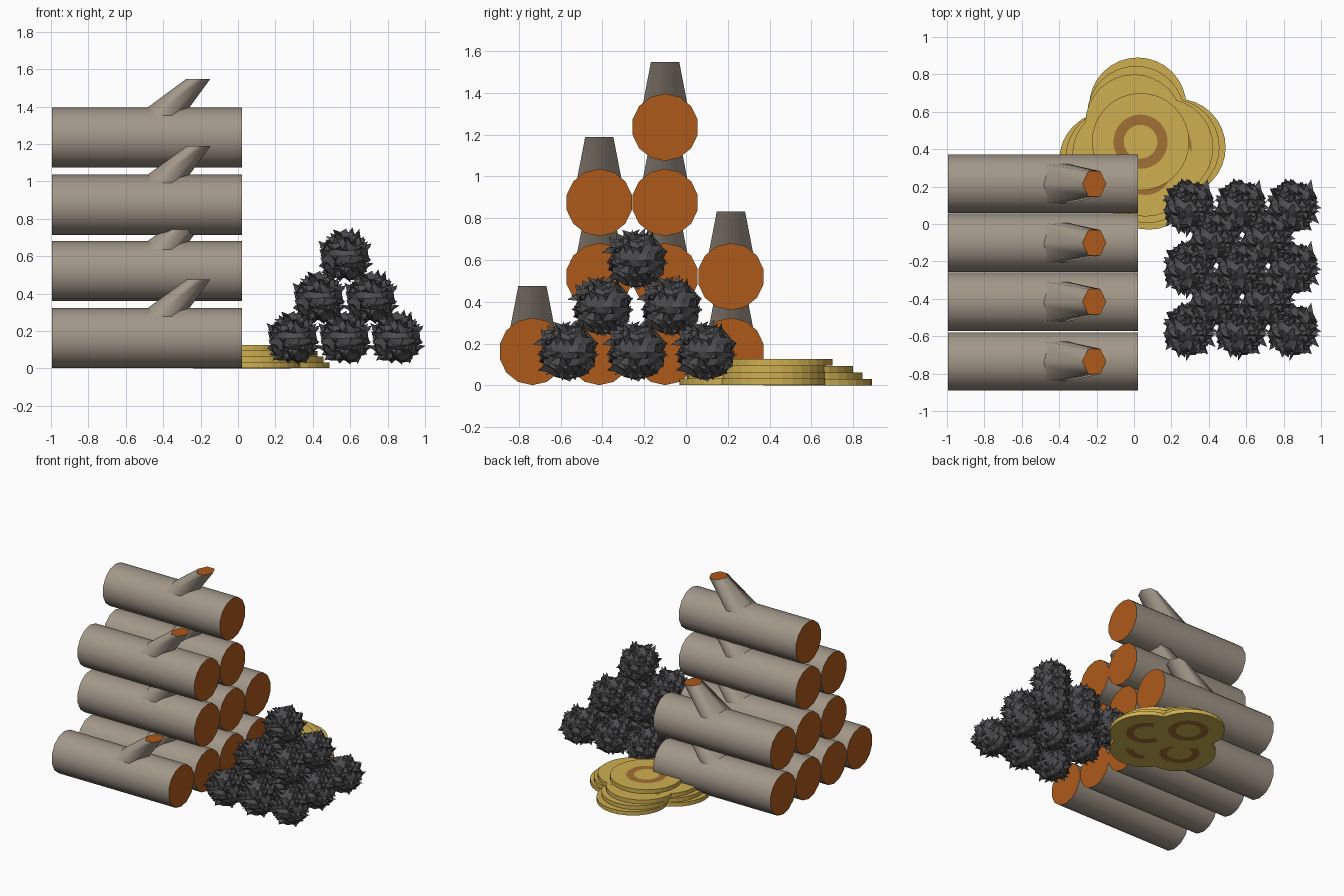
import bpy, bmesh, math, random
from mathutils import Vector

if "Cube" in bpy.data.objects:
    bpy.data.objects.remove(bpy.data.objects["Cube"])

random.seed(4)


def material(name, rgb):
    m = bpy.data.materials.new(name)
    m.diffuse_color = (*rgb, 1)
    m.use_nodes = True
    m.node_tree.nodes["Principled BSDF"].inputs["Base Color"].default_value = m.diffuse_color
    return m


BARK = material("grey bark", (0.36, 0.31, 0.25))
WOOD = material("orange wood", (0.42, 0.10, 0.01))
COAL = material("dark coal", (0.075, 0.075, 0.08))
GOLD = material("gold", (0.62, 0.43, 0.08))
MARK = material("bronze", (0.36, 0.16, 0.035))


def loft(bm, rings, cap_ends=True):
    """Skin a list of point rings; returns the side faces and the caps."""
    vs = [[bm.verts.new(p) for p in r] for r in rings]
    n = len(vs[0])
    sides = [[bm.faces.new((a[i], a[(i + 1) % n], b[(i + 1) % n], b[i])) for i in range(n)]
             for a, b in zip(vs, vs[1:])]
    caps = [bm.faces.new(vs[0][::-1]), bm.faces.new(vs[-1])] if cap_ends else []
    return sides, caps


def ellipse(n, fn, phase=0.0):
    return [fn(math.cos(2 * math.pi * i / n + phase), math.sin(2 * math.pi * i / n + phase))
            for i in range(n)]


def finish(bm, name, mats):
    bmesh.ops.recalc_face_normals(bm, faces=bm.faces)
    mesh = bpy.data.meshes.new(name)
    bm.to_mesh(mesh)
    bm.free()
    for m in mats:
        mesh.materials.append(m)
    return mesh


def place(mesh, name, loc):
    ob = bpy.data.objects.new(name, mesh)
    ob.location = loc
    bpy.context.collection.objects.link(ob)
    return ob


# Log: round trunk along x with a slanted, cut-off branch stub
def log_mesh():
    bm = bmesh.new()
    side_faces, caps = loft(bm, [ellipse(14, lambda c, s, x=x: (x, 0.16 * c, 0.161 * s), math.pi / 14)
                                 for x in (-0.995, 0.022)])
    stub, stub_caps = loft(bm, [
        ellipse(6, lambda c, s: (-0.455 + 0.137 * c, 0.13 * s, 0.08)),
        ellipse(6, lambda c, s: (-0.212 + 0.064 * c, 0.078 * s, 0.313))])
    for f in side_faces[0] + stub[0]:
        f.smooth = True
    for f in caps + stub_caps:
        f.material_index = 1
    return finish(bm, "log", [BARK, WOOD])


# Coin: flat disc with an inset bronze ring on both faces
def coin_mesh():
    bm = bmesh.new()
    prof = [(0.09, 0), (0.145, 0), (0.26, 0), (0.26, 0.031), (0.145, 0.031), (0.09, 0.031)]
    sides, _ = loft(bm, [ellipse(32, lambda c, s, r=r, z=z: (r * c, r * s, z)) for r, z in prof])
    for f in sides[0] + sides[4]:
        f.material_index = 1
    return finish(bm, "coin", [GOLD, MARK])


# Coal lump: faceted ball whose faces are poked into slanted shards
def coal_mesh():
    bm = bmesh.new()
    bmesh.ops.create_icosphere(bm, subdivisions=3, radius=0.125)
    for v in bm.verts:
        v.co *= random.uniform(0.9, 1.08)
    faces = random.sample(list(bm.faces), 150)
    for f in faces:
        normal = f.normal.copy()
        swirl = Vector((random.uniform(-1, 1), random.uniform(-1, 1), random.uniform(-0.4, 1)))
        tip = bmesh.ops.poke(bm, faces=[f])["verts"][0]
        tip.co += normal * random.uniform(0.008, 0.032) + swirl * 0.022
    for v in bm.verts:
        v.co.y *= 1.06
        v.co.z = max(v.co.z, -0.155)
    return finish(bm, "coal", [COAL])


# Stacked logs, four rows: height and the y positions in each row
log = log_mesh()
rows = [(0.162, (-0.735, -0.415, -0.1, 0.215)), (0.52, (-0.415, -0.1, 0.215)),
        (0.875, (-0.415, -0.1)), (1.235, (-0.1,))]
for r, (z, ys) in enumerate(rows):
    for i, y in enumerate(ys):
        place(log, f"log_{r}_{i}", (0, y, z))

# Coal pyramid: 3x3, 2x2 and 1
coal = coal_mesh()
for layer, z in enumerate((0.16, 0.375, 0.6)):
    n = 3 - layer
    for i in range(n):
        for j in range(n):
            place(coal, f"coal_{layer}_{i}_{j}",
                  (0.573 + 0.277 * (i - (n - 1) / 2), -0.235 + 0.33 * (j - (n - 1) / 2), z))

# Coin heap: four leaning stacks and one coin on top
coin = coin_mesh()
stacks = [((0.02, 0.63), (-0.01, -0.045)), ((0.23, 0.41), (-0.033, 0.0)),
          ((-0.14, 0.34), (0.035, 0.015)), ((0.08, 0.23), (-0.01, 0.035))]
for s, ((x, y), (dx, dy)) in enumerate(stacks):
    for k in range(3):
        place(coin, f"coin_{s}_{k}", (x + dx * k, y + dy * k, 0.031 * k + 0.0008 * s))
place(coin, "coin_top", (0.035, 0.44, 0.095))
